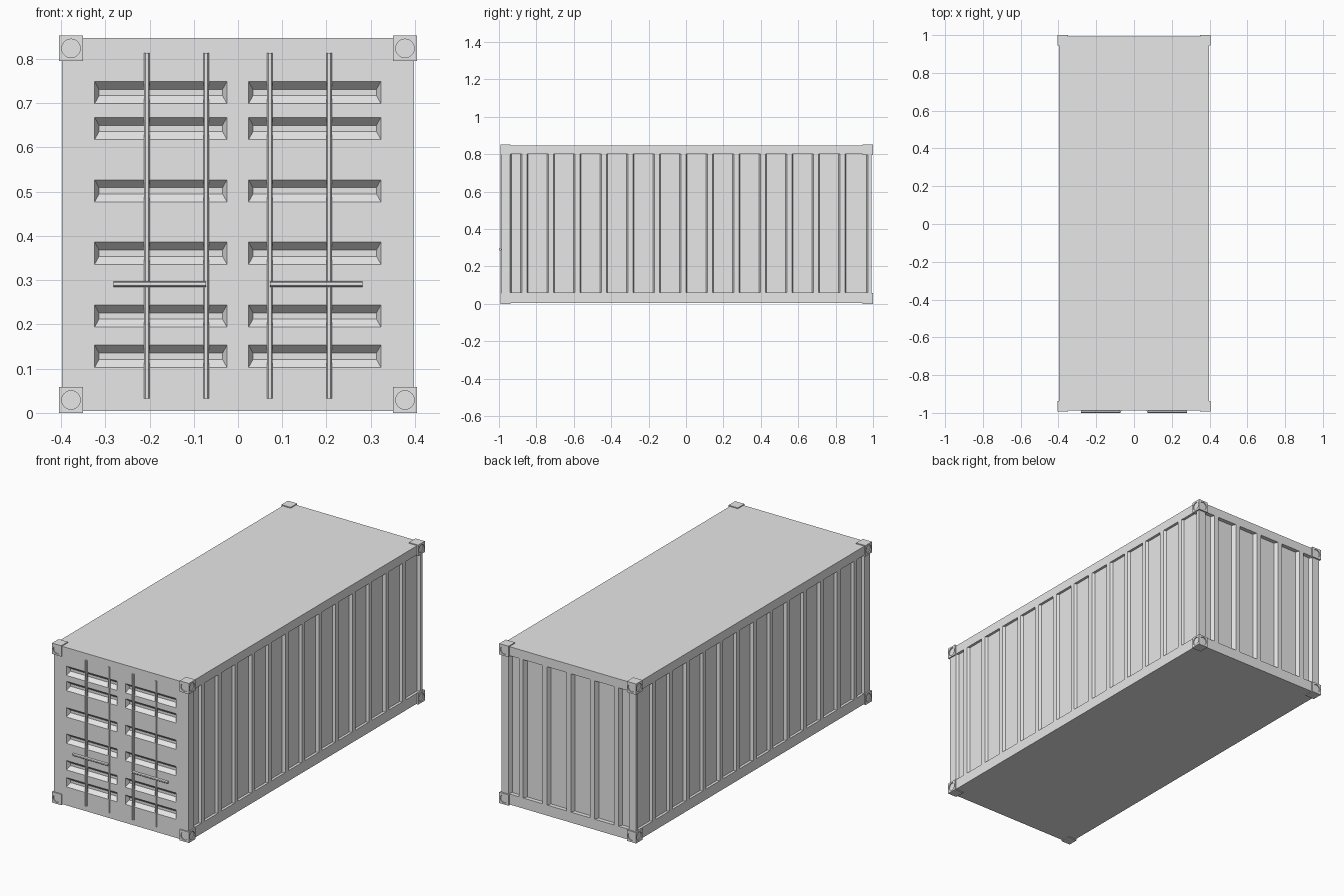
import bpy, bmesh
from mathutils import Vector, Matrix

if "Cube" in bpy.data.objects:
    bpy.data.objects.remove(bpy.data.objects["Cube"])

grey = bpy.data.materials.new("plain_grey")
grey.use_nodes = True
grey.diffuse_color = (0.8, 0.8, 0.8, 1)
grey.node_tree.nodes["Principled BSDF"].inputs["Base Color"].default_value = (0.8, 0.8, 0.8, 1)

X, Y, Z = Vector((1, 0, 0)), Vector((0, 1, 0)), Vector((0, 0, 1))
HALF_W, FRONT, BACK, BOTTOM, TOP = 0.398, -0.987, 0.992, 0.004, 0.848
RAIL_LOW, RAIL_HIGH = 0.06, 0.80


def finish(bm, name, location=(0, 0, 0)):
    mesh = bpy.data.meshes.new(name)
    bm.to_mesh(mesh)
    bm.free()
    mesh.materials.append(grey)
    obj = bpy.data.objects.new(name, mesh)
    obj.location = location
    bpy.context.collection.objects.link(obj)
    return obj


def wall(name, u_axis, v_axis, offset, us, vs, slope_u=0, slope_v=0, depth=0):
    """Flat wall split by cuts; cells odd in both directions become pressed pockets."""
    normal = u_axis.cross(v_axis)
    bm = bmesh.new()

    def ring(u0, u1, v0, v1, d):
        return [bm.verts.new(u_axis * u + v_axis * v + normal * (offset - d))
                for u, v in ((u0, v0), (u1, v0), (u1, v1), (u0, v1))]

    for i, (u0, u1) in enumerate(zip(us, us[1:])):
        for j, (v0, v1) in enumerate(zip(vs, vs[1:])):
            outer = ring(u0, u1, v0, v1, 0)
            if not (i % 2 and j % 2):
                bm.faces.new(outer)
                continue
            inner = ring(u0 + slope_u, u1 - slope_u, v0 + slope_v, v1 - slope_v, depth)
            bm.faces.new(inner)
            for k in range(4):
                n = (k + 1) % 4
                bm.faces.new((outer[k], outer[n], inner[n], inner[k]))
    bmesh.ops.remove_doubles(bm, verts=bm.verts, dist=0.0001)
    bmesh.ops.dissolve_limit(bm, angle_limit=0.01, verts=bm.verts, edges=bm.edges)
    return finish(bm, name)


def ridge_cuts(start, first, last, end, ridges, step, half=0.013):
    """Cuts for a ribbed wall: end post, panels parted by narrow ridges, end post."""
    cuts = [start, first]
    for i in range(ridges):
        centre = step[0] + step[1] * i
        cuts += [centre - half, centre + half]
    return cuts + [last, end]


# Ribbed long sides
heights = [BOTTOM, RAIL_LOW, RAIL_HIGH, TOP]
side = ridge_cuts(FRONT, -0.94, 0.972, BACK, 13, (-0.864, 0.1417))
wall("left_side", Y, Z, HALF_W, side, heights, 0.007, 0, 0.014)
wall("right_side", -Y, Z, HALF_W, [-c for c in reversed(side)], heights, 0.007, 0, 0.014)

# Ribbed back end
back = ridge_cuts(-HALF_W, -0.357, 0.357, HALF_W, 5, (-0.282, 0.141))
wall("back_end", -X, Z, BACK, back, heights, 0.009, 0, 0.022)

# Door end with pressed slots
slots = [0.103, 0.194, 0.336, 0.477, 0.618, 0.699]
door_v = [BOTTOM] + [v for s in slots for v in (s, s + 0.05)] + [TOP]
door_v = sorted(door_v)
door_u = [-HALF_W, -0.324, -0.025, 0.024, 0.323, HALF_W]
wall("door_end", X, Z, -FRONT, door_u, door_v, 0.01, 0.018, 0.02)

# Roof and floor
wall("roof", X, Y, TOP, [-HALF_W, HALF_W], [FRONT, BACK])
wall("floor", X, -Y, -BOTTOM, [-HALF_W, HALF_W], [-BACK, -FRONT])


# Door rods and handles
def rod(name, start, end, radius=0.0065):
    start, end = Vector(start), Vector(end)
    axis = end - start
    bm = bmesh.new()
    bmesh.ops.create_cone(
        bm, cap_ends=True, segments=12, radius1=radius, radius2=radius, depth=axis.length,
        matrix=Matrix.Translation((start + end) / 2)
        @ axis.to_track_quat("Z", "Y").to_matrix().to_4x4())
    obj = finish(bm, name)
    bpy.ops.object.select_all(action="DESELECT")
    obj.select_set(True)
    bpy.context.view_layer.objects.active = obj
    bpy.ops.object.shade_smooth_by_angle()


for label, s in (("left", 1), ("right", -1)):
    rod(f"{label}_inner_lock_rod", (s * 0.072, -0.986, 0.033), (s * 0.072, -0.986, 0.813))
    rod(f"{label}_outer_lock_rod", (s * 0.206, -0.986, 0.033), (s * 0.206, -0.986, 0.813))
    rod(f"{label}_door_handle", (s * 0.072, -0.9935, 0.291), (s * 0.281, -0.9935, 0.291))

# Corner castings with shallow round sockets, mirrored to all eight corners
centre = Vector((0, 0.0035, 0.4265))
outer = Vector((0.405, 0.9965, 0.4265))
size = Vector((0.055, 0.055, 0.058))
middle = outer - size / 2

bm = bmesh.new()
bmesh.ops.create_cube(bm, size=1, matrix=Matrix.Translation(middle) @ Matrix.Diagonal(size.to_4d()))
castings = finish(bm, "corner_castings", centre)

bm = bmesh.new()
for axis in (X, Y):
    spot = middle + axis * 0.0325
    bmesh.ops.create_cone(
        bm, cap_ends=True, segments=24, radius1=0.021, radius2=0.021, depth=0.02,
        matrix=Matrix.Translation(spot) @ axis.to_track_quat("Z", "Y").to_matrix().to_4x4())
cutter = finish(bm, "socket_cutter", centre)
cutter.hide_render = True
cutter.hide_viewport = True

cut = castings.modifiers.new("sockets", "BOOLEAN")
cut.operation = "DIFFERENCE"
cut.object = cutter
mirror = castings.modifiers.new("all_corners", "MIRROR")
mirror.use_axis = (True, True, True)
mirror.use_clip = False
